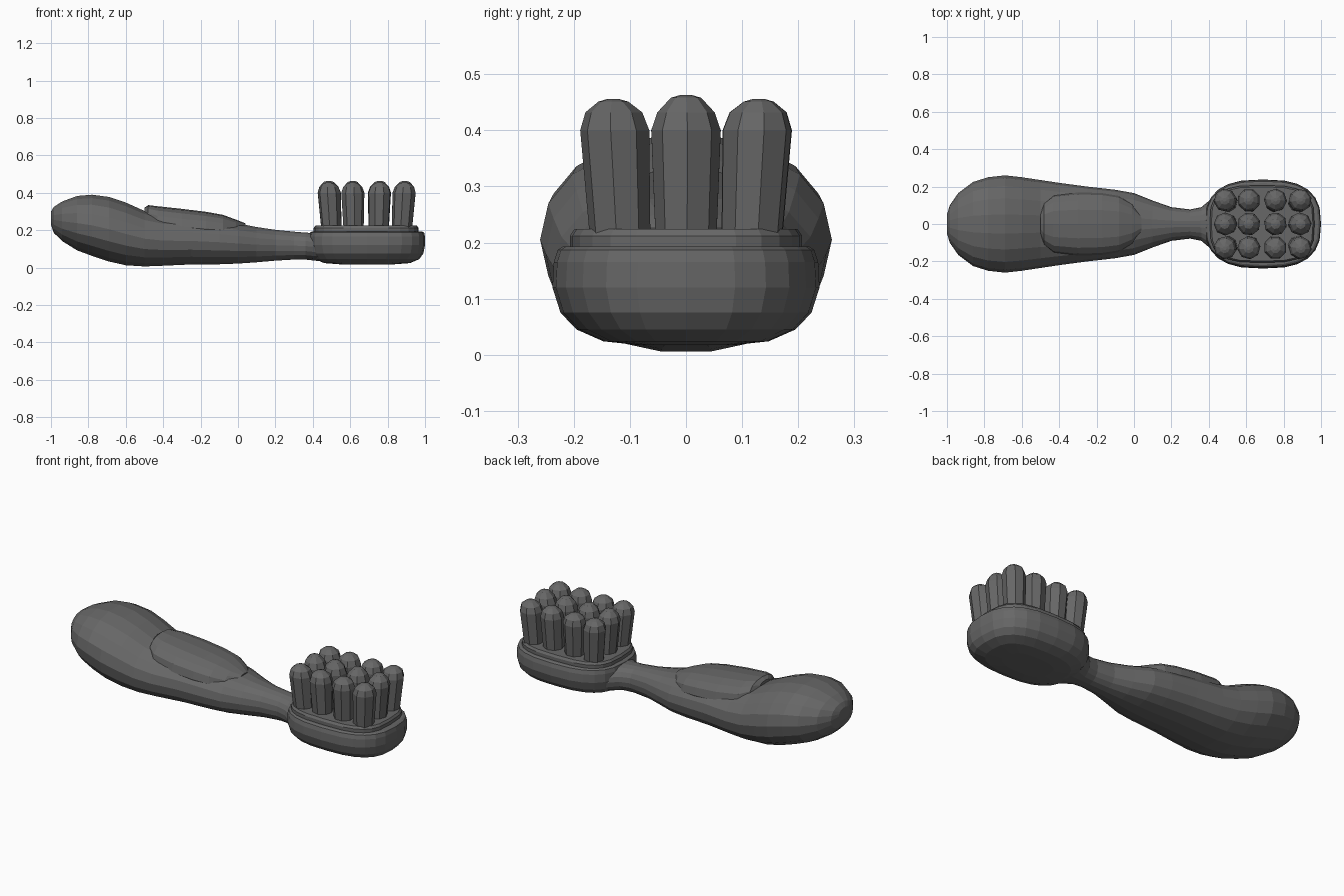
import bpy, bmesh, math
from mathutils import Vector

cube = bpy.data.objects.get("Cube")
if cube:
    bpy.data.objects.remove(cube)

grey = bpy.data.materials.new("dark_grey")
grey.use_nodes = True
colour = (0.135, 0.135, 0.135, 1)
grey.diffuse_color = colour
grey.node_tree.nodes["Principled BSDF"].inputs["Base Color"].default_value = colour


def superellipse(sides, power, turn=0.0):
    """Unit outline: power 2 is round, higher is boxier."""
    points = []
    for i in range(sides):
        a = 2 * math.pi * (i + turn) / sides
        c, s = math.cos(a), math.sin(a)
        points.append((math.copysign(abs(c) ** (2 / power), c),
                       math.copysign(abs(s) ** (2 / power), s)))
    return points


def loft(name, rings):
    """Skin a list of rings and cap both ends."""
    bm = bmesh.new()
    loops = [[bm.verts.new(p) for p in ring] for ring in rings]
    n = len(loops[0])
    for a, b in zip(loops, loops[1:]):
        for i in range(n):
            j = (i + 1) % n
            bm.faces.new((a[i], a[j], b[j], b[i]))
    bm.faces.new(loops[0])
    bm.faces.new(loops[-1])
    bmesh.ops.recalc_face_normals(bm, faces=bm.faces)
    mesh = bpy.data.meshes.new(name)
    bm.to_mesh(mesh)
    bm.free()
    mesh.materials.append(grey)
    obj = bpy.data.objects.new(name, mesh)
    bpy.context.collection.objects.link(obj)
    return obj


def body(name, sections, sides, power):
    """Loft along x from (x, half width, bottom, top) sections."""
    outline = superellipse(sides, power)
    return loft(name, [[Vector((x, w * u, (lo + hi) / 2 + (hi - lo) / 2 * v))
                        for u, v in outline] for x, w, lo, hi in sections])


def stack(name, centre, size, levels, sides, power):
    """Loft upwards from (z, x scale, y scale) levels."""
    outline = superellipse(sides, power)
    return loft(name, [[Vector((centre + size[0] * sx * u, size[1] * sy * v, z))
                        for u, v in outline] for z, sx, sy in levels])


# Handle with bulbous grip end and narrow neck
body("handle", [
    (-1.0, 0.05, 0.23, 0.30), (-0.985, 0.10, 0.185, 0.325),
    (-0.94, 0.165, 0.14, 0.355), (-0.86, 0.225, 0.09, 0.385),
    (-0.78, 0.25, 0.06, 0.392), (-0.69, 0.26, 0.03, 0.38),
    (-0.6, 0.25, 0.01, 0.35), (-0.5, 0.235, 0.004, 0.305),
    (-0.4, 0.22, 0.008, 0.28), (-0.25, 0.2, 0.015, 0.27),
    (-0.1, 0.183, 0.016, 0.255), (0.0, 0.165, 0.02, 0.238),
    (0.1, 0.125, 0.027, 0.218), (0.2, 0.09, 0.036, 0.203),
    (0.3, 0.078, 0.042, 0.193), (0.36, 0.09, 0.042, 0.188),
    (0.42, 0.14, 0.035, 0.185), (0.48, 0.15, 0.035, 0.18)], 18, 2.15)

# Raised thumb rest, with its step towards the grip end
body("thumb_rest", [
    (-0.5, 0.06, 0.22, 0.32), (-0.48, 0.115, 0.18, 0.334),
    (-0.43, 0.155, 0.14, 0.328), (-0.3, 0.17, 0.12, 0.314),
    (-0.17, 0.165, 0.12, 0.298), (-0.08, 0.15, 0.12, 0.282),
    (-0.01, 0.11, 0.13, 0.256), (0.04, 0.05, 0.15, 0.236)], 16, 2.4)

# Brush head: rounded bowl and the raised plate on it
stack("head", 0.69, (0.31, 0.238), [
    (0.017, 0.45, 0.35), (0.024, 0.74, 0.62), (0.045, 0.9, 0.82),
    (0.075, 0.97, 0.94), (0.12, 1, 1), (0.165, 1, 0.99),
    (0.187, 0.985, 0.96), (0.193, 0.95, 0.92)], 24, 2.7)
stack("bristle_plate", 0.685, (0.28, 0.207), [
    (0.15, 1, 1), (0.212, 1, 1), (0.224, 0.97, 0.96)], 24, 3.2)

# Bristle tufts: faceted columns leaning slightly outwards with domed tips
for row in (-1, 0, 1):
    for column, x in enumerate((0.5, 0.618, 0.752, 0.876)):
        lean = Vector((0.012 * (column - 1.5) / 1.5, 0.01 * row, 0))
        peak = 0.463 if row == 0 else 0.456
        outline = superellipse(8, 2, 0.35 * column + 0.2 * row)
        levels = [(0.2, 0.054), (0.4, 0.062), (0.432, 0.051),
                  (peak - 0.005, 0.027), (peak, 0.01)]
        rings = []
        for z, r in levels:
            base = Vector((x, 0.117 * row, z)) + lean * (z - 0.2) / 0.2
            rings.append([base + Vector((r * u, r * v, 0)) for u, v in outline])
        loft(f"bristle_tuft_{row + 2}_{column + 1}", rings)
